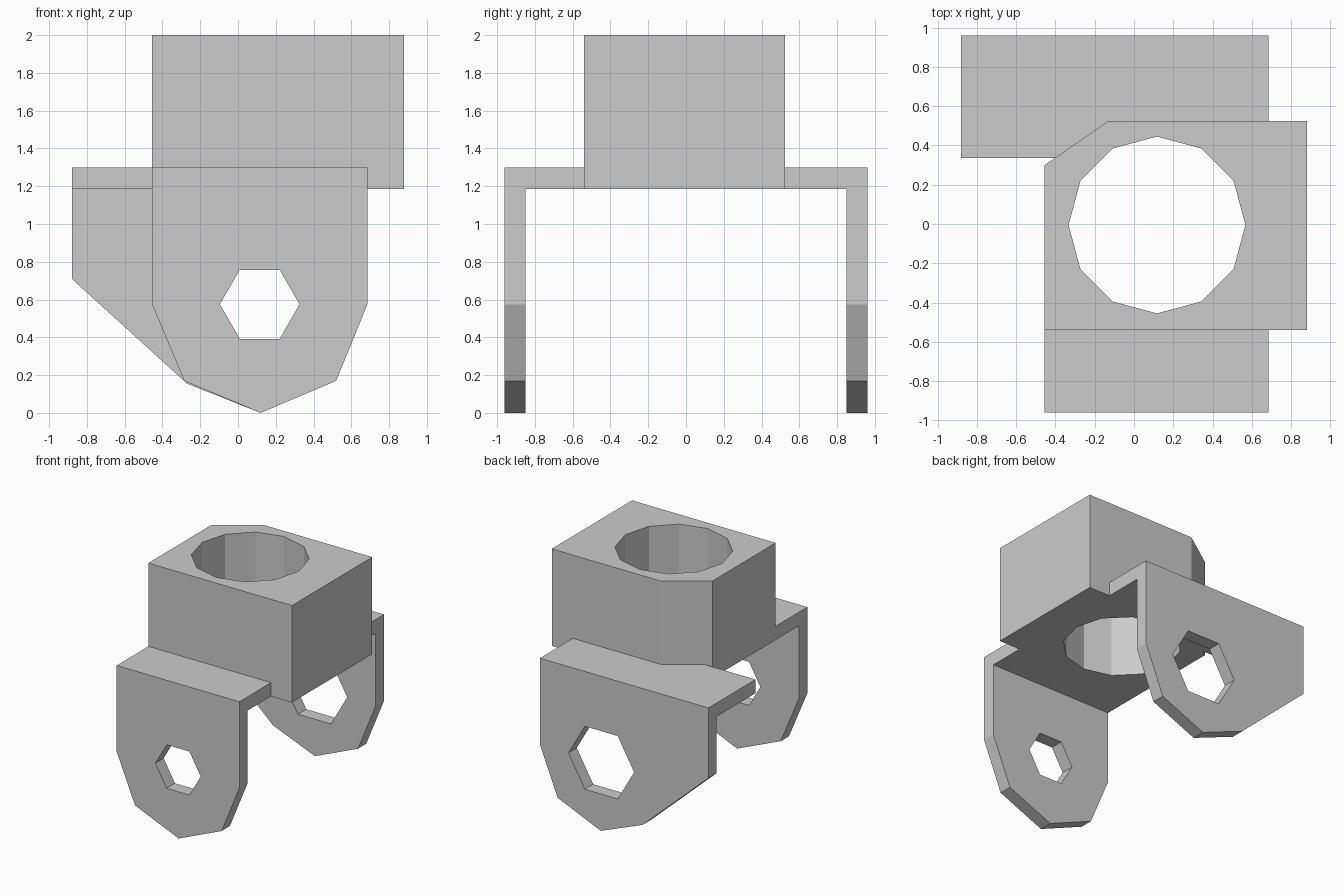
import bpy, bmesh, math

if "Cube" in bpy.data.objects:
    bpy.data.objects.remove(bpy.data.objects["Cube"])


def prism(name, pts, axis, lo, hi):
    """Extrude a 2D outline: along 'z' from (x, y) points or along 'y' from (x, z) points."""
    bm = bmesh.new()
    place = (lambda a, b, d: (a, b, d)) if axis == 'z' else (lambda a, b, d: (a, d, b))
    face = bm.faces.new([bm.verts.new(place(a, b, lo)) for a, b in pts])
    new = bmesh.ops.extrude_face_region(bm, geom=[face])['geom']
    bmesh.ops.translate(bm, verts=[v for v in new if isinstance(v, bmesh.types.BMVert)],
                        vec=place(0, 0, hi - lo))
    bmesh.ops.recalc_face_normals(bm, faces=bm.faces)
    mesh = bpy.data.meshes.new(name)
    bm.to_mesh(mesh)
    bm.free()
    obj = bpy.data.objects.new(name, mesh)
    bpy.context.collection.objects.link(obj)
    return obj


def rect(x0, x1, y0, y1):
    return [(x0, y0), (x1, y0), (x1, y1), (x0, y1)]


def ring(cx, cy, r, n):
    return [(cx + r * math.cos(2 * math.pi * i / n), cy + r * math.sin(2 * math.pi * i / n))
            for i in range(n)]


def combine(target, other, operation):
    """Boolean another solid into the target and discard it."""
    mod = target.modifiers.new(operation.lower(), 'BOOLEAN')
    mod.operation, mod.object, mod.solver = operation, other, 'EXACT'
    other.hide_render = True
    bpy.context.view_layer.objects.active = target
    bpy.ops.object.modifier_apply(modifier=mod.name)
    bpy.data.objects.remove(other)


# Upper socket block with one chamfered corner
body = prism('socket_bracket', [(-0.455, -0.54), (0.88, -0.54), (0.88, 0.525),
                                (-0.13, 0.525), (-0.455, 0.30)], 'z', 1.185, 2.0)

# Shelves on both sides of the block
shelf_f = prism('front_shelf', rect(-0.455, 0.685, -0.96, -0.40), 'z', 1.185, 1.3)
shelf_b = prism('back_shelf', rect(-0.88, 0.685, 0.335, 0.96), 'z', 1.185, 1.3)

# Hanging side plates; the back one flares out to the left
right_edge = [(0.12, 0.0), (0.52, 0.17), (0.685, 0.575), (0.685, 1.3)]
leg_f = prism('front_leg', [(-0.455, 1.3), (-0.455, 0.575), (-0.285, 0.17)] + right_edge,
              'y', -0.96, -0.85)
leg_b = prism('back_leg', [(-0.88, 1.3), (-0.88, 0.71), (-0.27, 0.155)] + right_edge,
              'y', 0.85, 0.96)
for part in (shelf_f, shelf_b, leg_f, leg_b):
    combine(body, part, 'UNION')

# Socket bore, and the small front and large back hexagonal holes
combine(body, prism('bore_cutter', ring(0.117, -0.005, 0.45, 12), 'z', 1.0, 2.2), 'DIFFERENCE')
combine(body, prism('front_hole_cutter', ring(0.115, 0.575, 0.211, 6), 'y', -1.1, -0.7), 'DIFFERENCE')
combine(body, prism('back_hole_cutter', ring(0.115, 0.575, 0.305, 6), 'y', 0.7, 1.1), 'DIFFERENCE')
